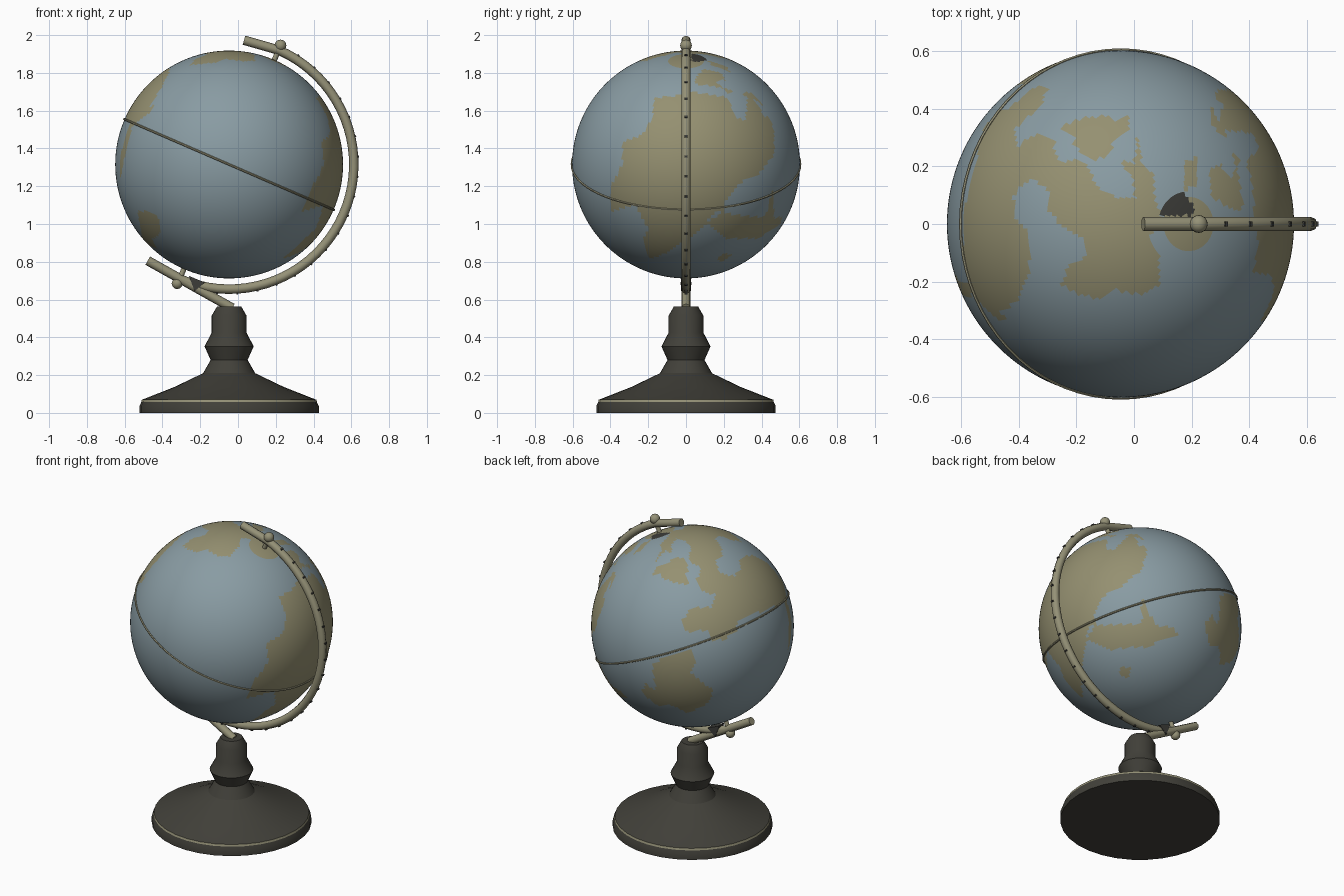
import bpy, bmesh, math
from mathutils import Vector, Matrix

if "Cube" in bpy.data.objects:
    bpy.data.objects.remove(bpy.data.objects["Cube"])

TILT = math.radians(23.4)
C = Vector((-0.047, 0, 1.315))          # globe centre
AXIS = Vector((math.sin(TILT), 0, math.cos(TILT)))
R = 0.603
ARM_R = 0.66


def material(name, rgb):
    m = bpy.data.materials.new(name)
    m.diffuse_color = (*rgb, 1)
    m.use_nodes = True
    m.node_tree.nodes["Principled BSDF"].inputs["Base Color"].default_value = m.diffuse_color
    return m


OCEAN = material("ocean_blue", (0.25, 0.33, 0.365))
LAND = material("land_tan", (0.30, 0.28, 0.165))
BRASS = material("brass", (0.30, 0.285, 0.185))
WOOD = material("dark_wood", (0.054, 0.052, 0.042))
DARK = material("dark_metal", (0.045, 0.045, 0.040))


def add(name, bm, mats, smooth=40):
    me = bpy.data.meshes.new(name)
    bm.to_mesh(me)
    bm.free()
    ob = bpy.data.objects.new(name, me)
    bpy.context.collection.objects.link(ob)
    for m in mats:
        me.materials.append(m)
    finish(ob, smooth)
    return ob


def finish(ob, smooth):
    bpy.ops.object.select_all(action='DESELECT')
    bpy.context.view_layer.objects.active = ob
    ob.select_set(True)
    if smooth:
        bpy.ops.object.shade_smooth_by_angle(angle=math.radians(smooth))


def tube(name, pts, radius, mat, res=2, closed=False):
    cu = bpy.data.curves.new(name, 'CURVE')
    cu.dimensions = '3D'
    cu.bevel_depth, cu.bevel_resolution, cu.use_fill_caps = radius, res, True
    sp = cu.splines.new('POLY')
    sp.points.add(len(pts) - 1)
    for p, q in zip(sp.points, pts):
        p.co = (*q, 1)
    sp.use_cyclic_u = closed
    ob = bpy.data.objects.new(name, cu)
    bpy.context.collection.objects.link(ob)
    cu.materials.append(mat)
    finish(ob, 0)
    bpy.ops.object.convert(target='MESH')
    finish(bpy.context.object, 50)


def ball(name, loc, r):
    bm = bmesh.new()
    bmesh.ops.create_uvsphere(bm, u_segments=16, v_segments=10, radius=r,
                              matrix=Matrix.Translation(loc))
    add(name, bm, [BRASS], 60)


def on_arm(a, r=ARM_R):
    return C + Vector((math.sin(a), 0, math.cos(a))) * r


# Painted map: outlines drawn on discs seen from several directions
class Disc:
    def __init__(self, azimuth, elevation, radius):
        a, e = math.radians(azimuth), math.radians(elevation)
        self.d = Vector((math.sin(a) * math.cos(e), -math.cos(a) * math.cos(e), math.sin(e)))
        self.right = Vector((math.cos(a), math.sin(a), 0))
        self.up = self.d.cross(self.right)
        self.radius, self.shapes = radius, []

    def draw(self, *pts, mat=1):
        self.shapes.append((pts, mat))

    def colour(self, n):
        x, y = n.dot(self.right) * self.radius, n.dot(self.up) * self.radius
        for pts, mat in self.shapes:
            inside = False
            for (x1, y1), (x2, y2) in zip(pts, pts[1:] + pts[:1]):
                if (y1 > y) != (y2 > y) and x < (x2 - x1) * (y - y1) / (y2 - y1) + x1:
                    inside = not inside
            if inside:
                return mat
        return 0


front, right, top = Disc(0, 0, 114), Disc(90, 0, 114), Disc(0, 90, 174)
back_left, low_back = Disc(215, 25, 101), Disc(140, -30, 102)

front.draw((-120, 15), (-108, 45), (-85, 92), (-66, 93), (-67, 75), (-79, 53), (-97, 38),
           (-104, 10), (-109, -17), (-120, -15))
front.draw((-38, 107), (-25, 120), (33, 120), (38, 105), (20, 100), (5, 102), (-14, 99), (-30, 102))
front.draw((-92, -47), (-80, -47), (-71, -53), (-69, -70), (-77, -75), (-72, -85), (-86, -77))
front.draw((106, 37), (95, 25), (98, 10), (88, -15), (80, -25), (85, -40), (110, -50), (120, 0))

right.draw((-31, 67), (-14, 68), (4, 73), (42, 67), (50, 47), (60, 45), (62, 70), (74, 57),
           (86, 30), (86, 5), (82, -20), (62, -35), (64, -50), (49, -70), (36, -75), (-1, -75),
           (4, -93), (-21, -97), (-38, -93), (-43, -75), (-38, -65), (-51, -40), (-74, -47),
           (-76, -23), (-64, 0), (-64, 23), (-44, 30), (-34, 47))
right.draw((21, 98), (36, 98), (52, 87), (56, 75), (42, 70), (30, 83), (20, 89))

top.draw((40, 8), (42, 19), (51, 27), (64, 31), (74, 17), (74, 8), mat=2)
top.draw((-91, 130), (-72, 133), (-60, 122), (-62, 108), (-80, 105), (-85, 90), (-70, 75),
         (-60, 62), (-45, 66), (-30, 55), (-25, 38), (-5, 27), (35, 25), (44, 0), (29, -11),
         (39, -31), (39, -61), (19, -71), (-6, -66), (-21, -76), (-41, -71), (-59, -61),
         (-51, -41), (-36, -36), (-36, -16), (-61, 0), (-73, 15), (-73, 36), (-91, 46),
         (-108, 34), (-106, 9), (-91, -11), (-91, -46), (-101, -76), (-121, -88), (-150, -85),
         (-165, -20), (-150, 50), (-121, 104))
top.draw((-41, 114), (-15, 108), (9, 112), (9, 92), (-3, 90), (-11, 69), (-31, 64), (-46, 79))
top.draw((-1, 64), (14, 60), (17, 90), (22, 60), (34, 49), (34, 25), (15, 25), (12, 45))
top.draw((64, 64), (77, 66), (77, 39), (64, 34))
top.draw((91, 124), (114, 132), (141, 109), (170, 74), (176, 0), (169, -36), (149, -54), (134, -36),
         (137, -11), (129, 9), (104, 19), (91, 29), (89, 54), (101, 59), (111, 44), (119, 64),
         (107, 84), (91, 99))

back_left.draw((-33, 58), (-20, 64), (-2, 68), (3, 58), (-7, 51), (-2, 41), (-17, 43), (-30, 48))
back_left.draw((-2, 86), (13, 98), (43, 91), (68, 76), (88, 51), (98, 26), (78, 18), (58, 11),
               (46, 4), (43, -6), (30, -14), (20, -14), (16, -4), (-7, -6), (-10, 6), (-2, 18),
               (18, 19), (23, 31), (8, 36), (3, 48), (13, 56), (23, 66), (8, 78))
back_left.draw((-24, -29), (-2, -24), (3, -34), (-2, -46), (6, -54), (21, -64), (16, -77),
               (-2, -86), (-27, -86), (-42, -74), (-37, -59), (-40, -39))
back_left.draw((-105, 26), (-89, 41), (-83, 26), (-87, 11), (-92, -14), (-105, -14))

low_back.draw((-75, 69), (-55, 87), (-30, 94), (0, 91), (7, 79), (2, 59), (-12, 49), (-22, 39),
              (-35, 34), (-48, 24), (-45, 7), (-60, -6), (-80, -21), (-95, -11), (-105, 9), (-95, 39))
low_back.draw((0, 34), (8, 19), (15, 4), (35, 1), (38, -6), (20, -11), (10, -19), (-10, -19),
              (-30, -21), (-55, -11), (-45, 4), (-10, 4), (2, 7))
low_back.draw((55, 69), (70, 74), (88, 54), (80, 39), (62, 50))
low_back.draw((78, 24), (90, 19), (98, -1), (85, -21), (70, -16), (65, 4))
low_back.draw((-20, -39), (-10, -39), (-12, -49), (-22, -47))

# Globe
bm = bmesh.new()
bmesh.ops.create_uvsphere(bm, u_segments=200, v_segments=100, radius=R,
                          matrix=Matrix.Rotation(TILT, 4, 'Y'))
discs = (front, right, top, back_left, low_back)
for f in bm.faces:
    n = f.calc_center_median().normalized()
    f.material_index = max(discs, key=lambda s: n.dot(s.d)).colour(n)
    if f.material_index == 0 and n.dot(AXIS) > math.cos(math.radians(9)):
        f.material_index = 1            # polar cap
bmesh.ops.translate(bm, verts=bm.verts, vec=C)
add("globe", bm, [OCEAN, LAND, DARK], 60)

# Equator ring
spin = Matrix.Rotation(TILT, 3, 'Y')
tube("equator_ring", [C + spin @ Vector((math.cos(i * math.pi / 36), math.sin(i * math.pi / 36), 0)) * 0.605
                      for i in range(72)], 0.006, BRASS, 1, True)

# Meridian arm with a straight tip, and the rod that joins it to the stand
arc = [on_arm(TILT + math.pi * i / 40) for i in range(41)]
tube("meridian_arm", [Vector((0.032, 0, 1.973))] + arc, 0.025, BRASS)
tube("support_rod", [Vector((-0.478, 0, 0.806)), Vector((-0.03, 0, 0.555))], 0.025, BRASS)

# Dark tick marks on the outside of the arm
bm = bmesh.new()
for i in range(19):
    a = TILT + math.radians(9 + 9 * i)
    bmesh.ops.create_cube(bm, size=1, matrix=Matrix.Translation(on_arm(a, ARM_R + 0.024))
                          @ Matrix.Rotation(a, 4, 'Y') @ Matrix.Diagonal((0.01, 0.018, 0.01, 1)))
add("arm_ticks", bm, [DARK], 0)

# Pivot pins and knobs
for name, s in (("north", 1), ("south", -1)):
    tube(name + "_pin", [C + AXIS * s * (R - 0.02), C + AXIS * s * ARM_R], 0.014, BRASS)
ball("north_knob", (0.225, 0, 1.945), 0.031)
ball("south_knob", (-0.322, 0, 0.685), 0.029)

# Small dark gusset between arm and rod
bm = bmesh.new()
tri = [(-0.26, 0.725), (-0.175, 0.69), (-0.23, 0.645)]
f = bm.faces.new([bm.verts.new((x, -0.027, z)) for x, z in tri])
ext = bmesh.ops.extrude_face_region(bm, geom=[f])
bmesh.ops.translate(bm, vec=(0, 0.054, 0), verts=[v for v in ext["geom"] if isinstance(v, bmesh.types.BMVert)])
bmesh.ops.recalc_face_normals(bm, faces=bm.faces)
add("arm_gusset", bm, [DARK], 0)

# Turned stand with a brass stripe round the foot
profile = [(0, 0), (0.475, 0), (0.475, 0.035), (0.465, 0.057), (0.462, 0.07), (0.44, 0.078),
           (0.29, 0.137), (0.138, 0.21), (0.098, 0.28), (0.13, 0.352), (0.092, 0.425),
           (0.092, 0.515), (0.065, 0.562), (0, 0.562)]
bm = bmesh.new()
vs = [bm.verts.new((r, 0, z)) for r, z in profile]
es = [bm.edges.new(p) for p in zip(vs, vs[1:])]
bmesh.ops.spin(bm, geom=vs + es, cent=(0, 0, 0), axis=(0, 0, 1), angle=2 * math.pi, steps=32)
bmesh.ops.remove_doubles(bm, verts=bm.verts, dist=0.0005)
bmesh.ops.recalc_face_normals(bm, faces=bm.faces)
for f in bm.faces:
    f.material_index = int(0.058 < f.calc_center_median().z < 0.072)
bmesh.ops.translate(bm, verts=bm.verts, vec=(C.x, 0, 0))
add("stand", bm, [WOOD, BRASS], 30)
